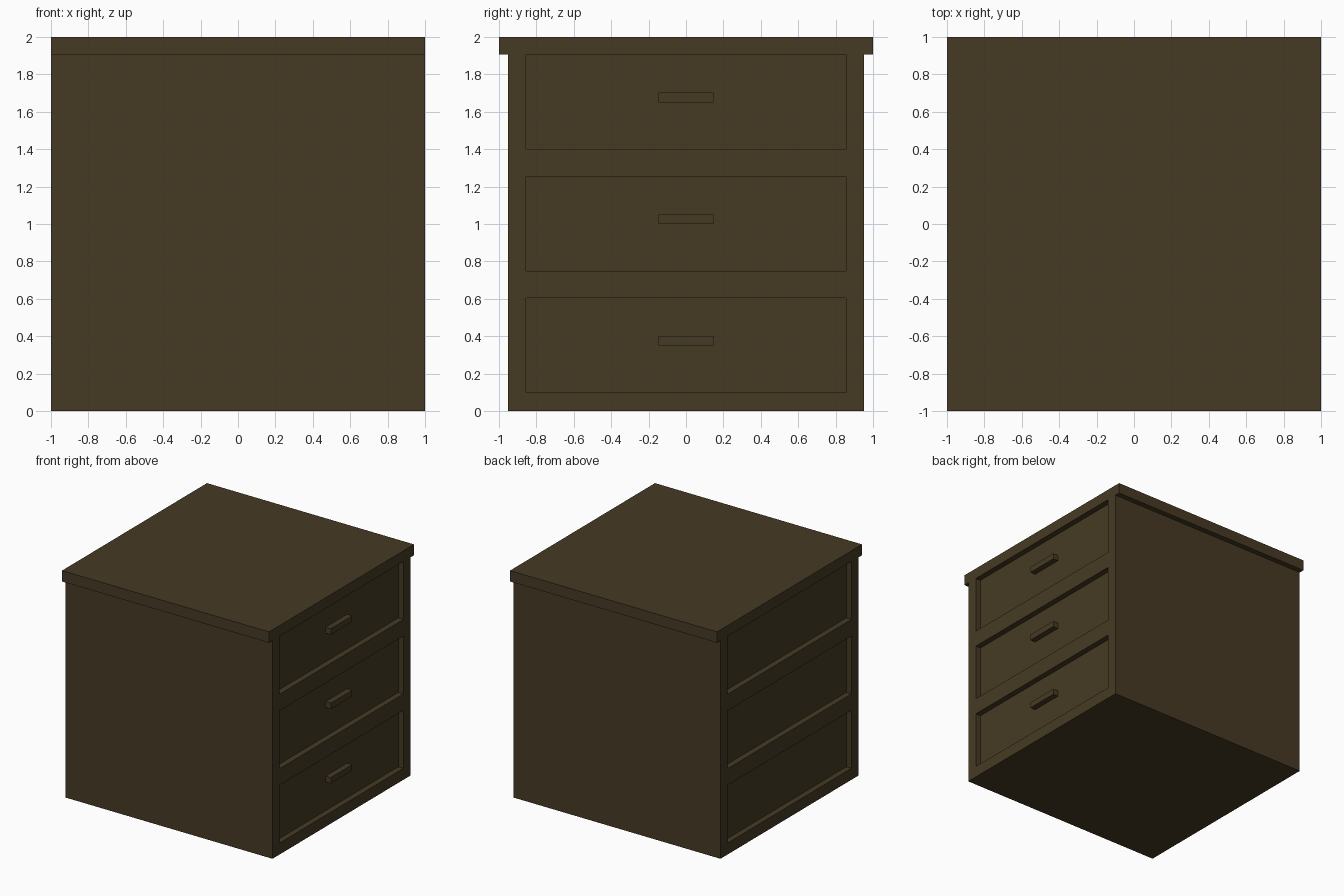
import bpy
import bmesh
from mathutils import Matrix, Vector

if "Cube" in bpy.data.objects:
    bpy.data.objects.remove(bpy.data.objects["Cube"], do_unlink=True)

wood = bpy.data.materials.new("dark_brown_wood")
wood.use_nodes = True
colour = (0.061, 0.042, 0.017, 1)
wood.diffuse_color = colour
wood.node_tree.nodes["Principled BSDF"].inputs["Base Color"].default_value = colour


def boxes(name, bounds):
    """Make one object from boxes, each given by its low and high corner."""
    bm = bmesh.new()
    for low, high in bounds:
        low, high = Vector(low), Vector(high)
        place = Matrix.Translation((low + high) / 2) @ Matrix.Diagonal((*(high - low), 1))
        bmesh.ops.create_cube(bm, size=1, matrix=place)
    mesh = bpy.data.meshes.new(name)
    bm.to_mesh(mesh)
    bm.free()
    mesh.materials.append(wood)
    obj = bpy.data.objects.new(name, mesh)
    bpy.context.collection.objects.link(obj)
    return obj


HALF_DEPTH = 0.952
TOP_UNDERSIDE = 1.905
RECESS = 0.05
DRAWER_BOTTOMS = (0.1, 0.75, 1.4)
DRAWER_HEIGHT = 0.505
DRAWER_HALF = 0.855

# Cabinet body and overhanging top board
body = boxes("cabinet_body", [((-1, -HALF_DEPTH, 0), (1, HALF_DEPTH, TOP_UNDERSIDE))])
boxes("top_board", [((-1, -1, TOP_UNDERSIDE), (1, 1, 2))])

# Recessed drawer panels on both the drawer side and the opposite side
cuts = []
for z in DRAWER_BOTTOMS:
    top = z + DRAWER_HEIGHT
    if top > TOP_UNDERSIDE - 0.01:
        top += 0.05  # the highest recess runs right up to the top board
    for a, b in ((1 - RECESS, 1.1), (-1.1, RECESS - 1)):
        cuts.append(((a, -DRAWER_HALF, z), (b, DRAWER_HALF, top)))
cutter = boxes("recess_cutter", cuts)
cutter.hide_render = True
cutter.hide_set(True)
cut = body.modifiers.new("drawer_recesses", "BOOLEAN")
cut.operation = "DIFFERENCE"
cut.solver = "EXACT"
cut.object = cutter

# Bar handles, flush with the cabinet face
for label, z in zip(("lower", "middle", "upper"), DRAWER_BOTTOMS):
    boxes(label + "_drawer_handle",
          [((1 - RECESS, -0.148, z + 0.25), (1, 0.148, z + 0.302))])
